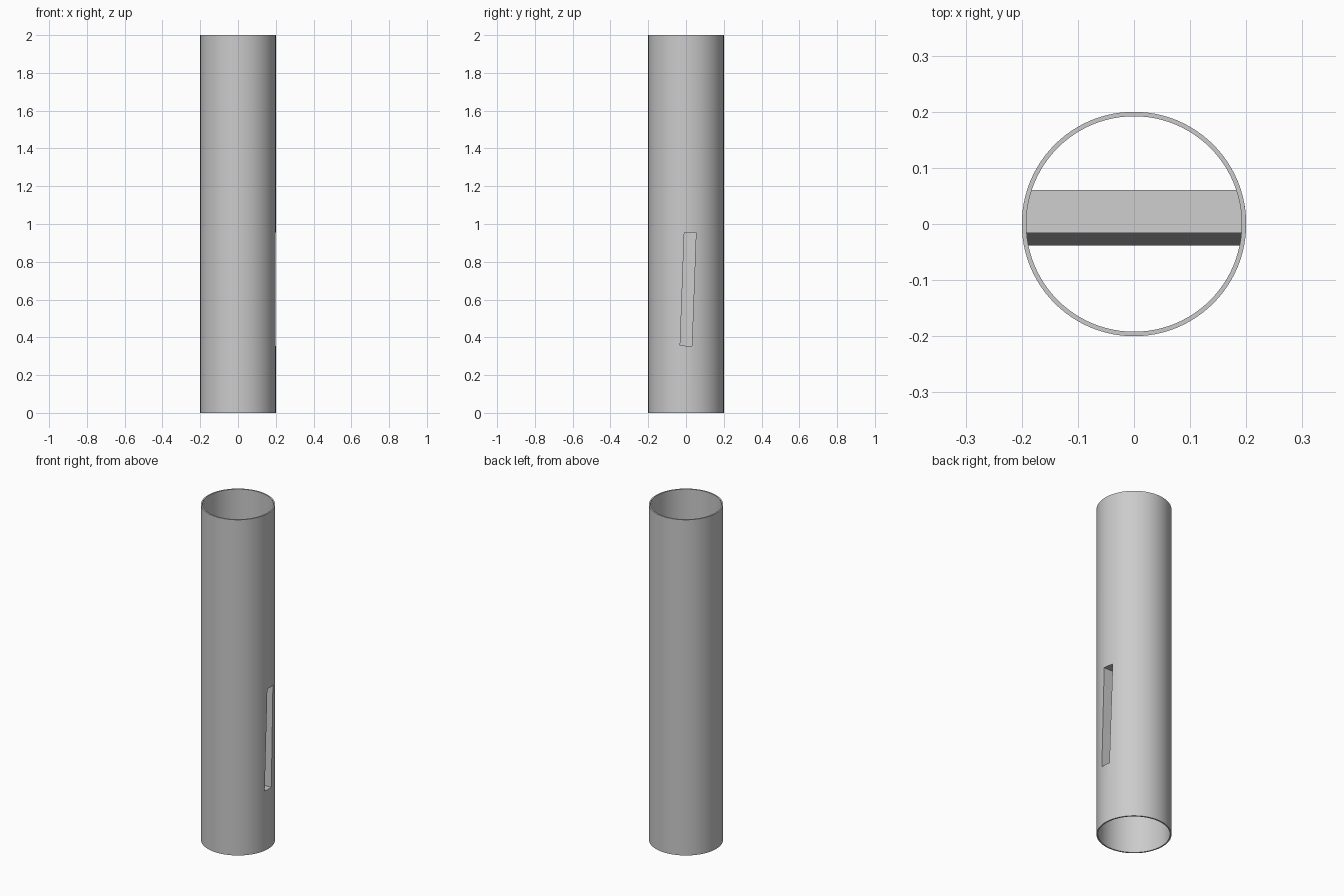
import bpy, bmesh
from math import radians
from mathutils import Matrix

RADIUS, BORE, HEIGHT = 0.2, 0.192, 2.0
SEGMENTS = 96
TILT = radians(2.1)          # lean of the duct about the x axis
DUCT_CENTRE = (0.011, 0.655)  # y, z
SLOT_W, SLOT_H, WALL = 0.062, 0.6, 0.007

if "Cube" in bpy.data.objects:
    bpy.data.objects.remove(bpy.data.objects["Cube"])

grey = bpy.data.materials.new("plain grey")
grey.use_nodes = True
colour = (0.6, 0.6, 0.6, 1)
grey.diffuse_color = colour
grey.node_tree.nodes["Principled BSDF"].inputs["Base Color"].default_value = colour


def add_object(name, bm):
    mesh = bpy.data.meshes.new(name)
    bmesh.ops.recalc_face_normals(bm, faces=bm.faces)
    bm.to_mesh(mesh)
    bm.free()
    mesh.materials.append(grey)
    obj = bpy.data.objects.new(name, mesh)
    bpy.context.collection.objects.link(obj)
    return obj


def cylinder(name, radius, z0, z1):
    bm = bmesh.new()
    bmesh.ops.create_cone(bm, cap_ends=True, segments=SEGMENTS, radius1=radius,
                          radius2=radius, depth=z1 - z0,
                          matrix=Matrix.Translation((0, 0, (z0 + z1) / 2)))
    return add_object(name, bm)


def tilted_box(name, x0, x1, width, height):
    bm = bmesh.new()
    place = (Matrix.Translation(((x0 + x1) / 2, *DUCT_CENTRE))
             @ Matrix.Rotation(-TILT, 4, 'X')
             @ Matrix.Diagonal((x1 - x0, width, height, 1)))
    bmesh.ops.create_cube(bm, size=1, matrix=place)
    return add_object(name, bm)


def combine(obj, cutter, operation):
    mod = obj.modifiers.new(operation.title(), 'BOOLEAN')
    mod.operation, mod.object, mod.solver = operation, cutter, 'EXACT'
    bpy.context.view_layer.objects.active = obj
    bpy.ops.object.modifier_apply(modifier=mod.name)
    bpy.data.objects.remove(cutter)


# Open tube with a slot through its left wall
tube = cylinder("tube", RADIUS, 0, HEIGHT)
combine(tube, cylinder("bore_cutter", BORE, -0.1, HEIGHT + 0.1), 'DIFFERENCE')
combine(tube, tilted_box("slot_cutter", 0, 0.3, SLOT_W, SLOT_H), 'DIFFERENCE')

# Thin-walled duct crossing the bore behind the slot
duct = tilted_box("inner_duct", -0.25, 0.25, SLOT_W + 2 * WALL, SLOT_H + 2 * WALL)
combine(duct, tilted_box("duct_cutter", -0.3, 0.3, SLOT_W, SLOT_H), 'DIFFERENCE')
combine(duct, cylinder("trim_cutter", BORE + 0.002, 0.1, 1.5), 'INTERSECT')

# Smooth round walls, crisp rims and slot edges
for obj in (tube, duct):
    bpy.ops.object.select_all(action='DESELECT')
    obj.select_set(True)
    bpy.context.view_layer.objects.active = obj
    bpy.ops.object.shade_smooth_by_angle(angle=radians(30))
